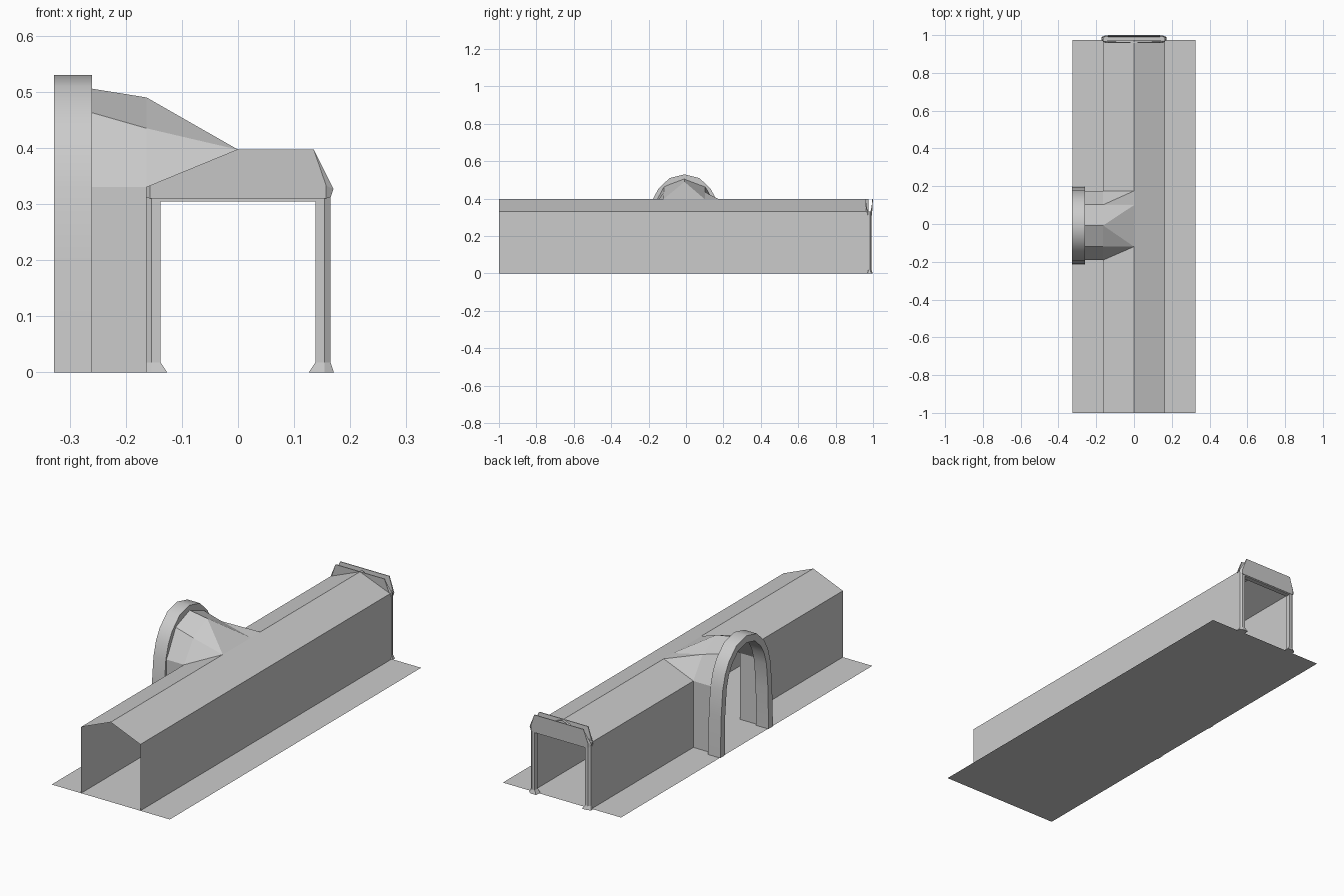
import bpy, bmesh

old = bpy.data.objects.get("Cube")
if old:
    bpy.data.objects.remove(old, do_unlink=True)

GREY = (0.6, 0.6, 0.6, 1.0)
mat = bpy.data.materials.new("plain grey")
mat.use_nodes = True
mat.diffuse_color = GREY
mat.node_tree.nodes["Principled BSDF"].inputs["Base Color"].default_value = GREY

FRONT, BACK = -1.0, 0.975      # corridor ends
W, EAVE, RIDGE = 0.163, 0.33, 0.397
MID = -0.008                   # centre line of the side branch


def make(name, polygons, smooth=False):
    """Object from a list of polygons, each a list of points."""
    bm = bmesh.new()
    for poly in polygons:
        bm.faces.new([bm.verts.new(p) for p in poly])
    bmesh.ops.remove_doubles(bm, verts=bm.verts, dist=0.0002)
    bmesh.ops.recalc_face_normals(bm, faces=bm.faces)
    mesh = bpy.data.meshes.new(name)
    bm.to_mesh(mesh)
    bm.free()
    mesh.materials.append(mat)
    ob = bpy.data.objects.new(name, mesh)
    bpy.context.collection.objects.link(ob)
    if smooth:
        bpy.ops.object.select_all(action='DESELECT')
        ob.select_set(True)
        bpy.context.view_layer.objects.active = ob
        bpy.ops.object.shade_smooth_by_angle(angle=0.6)
    return ob


def strip(a, b, closed=False):
    """Quads joining two matching rows of points."""
    n = len(a)
    return [[a[i], a[(i + 1) % n], b[(i + 1) % n], b[i]]
            for i in range(n if closed else n - 1)]


def loft(rings):
    faces = [rings[0][::-1], rings[-1]]
    for a, b in zip(rings, rings[1:]):
        faces += strip(a, b, True)
    return faces


def mirrored(half):
    """Full profile from a half profile whose last point is on the axis."""
    return [(-y, z) for y, z in half] + [(y, z) for y, z in half[-2::-1]]


# Ground sheet
G = 0.325
make("floor", [[(-G, FRONT, 0), (G, FRONT, 0), (G, BACK, 0), (-G, BACK, 0)]])

# Corridor shell, open at both ends and towards the branch
CUT0, CUT1 = MID - 0.183, MID + 0.183
R0, R1, R2 = -0.12, 0.1, CUT1


def section(x_sign, y_wall, y_ridge):
    return [(x_sign * W, y_wall, 0), (x_sign * W, y_wall, EAVE), (0, y_ridge, RIDGE)]


shell = strip(section(1, FRONT, FRONT), section(1, BACK, BACK))
shell += strip(section(-1, FRONT, FRONT), section(-1, CUT0, R0))
shell += strip(section(-1, CUT1, R2), section(-1, BACK, BACK))
make("corridor", shell)

# Side branch: faceted vault running from the arch to the corridor ridge
outer_row = mirrored([(0.183, 0), (0.183, EAVE), (0.11, 0.467), (0, 0.508)])
inner_row = mirrored([(0.183, 0), (0.183, EAVE), (0.11, 0.435), (0, 0.49)])
a = [(-0.275, MID + y, z) for y, z in outer_row]
b = [(-W, MID + y, z) for y, z in inner_row]
k0, k1, k2 = [(0, y, RIDGE) for y in (R0, R1, R2)]
vault = strip(a, b)
vault += [[b[1], b[2], k0], [b[2], b[3], k0], [b[3], k1, k0],
          [b[3], b[4], k1], [b[4], k2, k1], [b[4], b[5], k2]]
make("branch_vault", vault)

# Arch portal on the branch
outside = mirrored([(0.207, 0), (0.2, 0.2), (0.188, 0.33), (0.168, 0.4),
                    (0.14, 0.452), (0.08, 0.51), (0, 0.53)])
inside = mirrored([(0.172, 0), (0.168, 0.2), (0.156, 0.33), (0.138, 0.39),
                   (0.112, 0.435), (0.064, 0.48), (0, 0.495)])


def row(profile, x):
    return [(x, MID + y, z) for y, z in profile]


rows = [row(outside, -0.328), row(outside, -0.26), row(inside, -0.26), row(inside, -0.328)]
arch = []
for i in range(4):
    arch += strip(rows[i], rows[(i + 1) % 4])
arch += [[r[0] for r in rows], [r[-1] for r in rows]]
make("branch_arch", arch, smooth=True)

# End portal posts with flared feet and a chamfered outer side
for side, label in ((1, "left"), (-1, "right")):
    def post_ring(z, flare):
        lo, hi = 0.138 - flare, 0.165 + flare * 0.5
        y0, y1 = 0.968 - flare * 0.3, 0.992 + flare * 0.5
        return [(side * x, y, z) for x, y in
                ((lo, y0), (0.154, y0), (hi, y0 + 0.008),
                 (hi, y1 - 0.008), (0.154, y1), (lo, y1))]
    make("end_post_" + label,
         loft([post_ring(0, 0.012), post_ring(0.018, 0), post_ring(0.33, 0)]))

# Lintel beam between the posts
make("lintel_beam", loft([[(-0.14, y, z), (0.14, y, z), (0.14, y, z + 0.018),
                           (-0.14, y, z + 0.018)]
                          for y, z in ((0.968, 0.305), (0.992, 0.305))]))

# Leaning trapezoid plates on both faces of the lintel, with folded ears
plate = [(0.139, 0.31), (0.157, 0.31), (0.157, 0.333), (0.135, RIDGE)]
outline = plate + [(-x, z) for x, z in plate[::-1]]
for name, y, out in (("lintel_plate_outer", 0.99, 1), ("lintel_plate_inner", 0.968, -1)):
    rings = []
    for shift in (0, 0.004):
        rings.append([(x, y + out * (shift + 0.06 * (z - 0.305)), z) for x, z in outline])
    make(name, loft(rings))
    for side in (1, -1):
        make(name + ("_ear_left" if side > 0 else "_ear_right"),
             [[(side * 0.157, y + out * 0.004, 0.333), (side * 0.17, y - out * 0.004, 0.327),
               (side * 0.165, y - out * 0.004, 0.312), (side * 0.157, y + out * 0.004, 0.31)],
              [(side * 0.135, y + out * 0.009, RIDGE), (side * 0.157, y + out * 0.005, 0.333),
               (side * 0.17, y - out * 0.004, 0.327)]])
